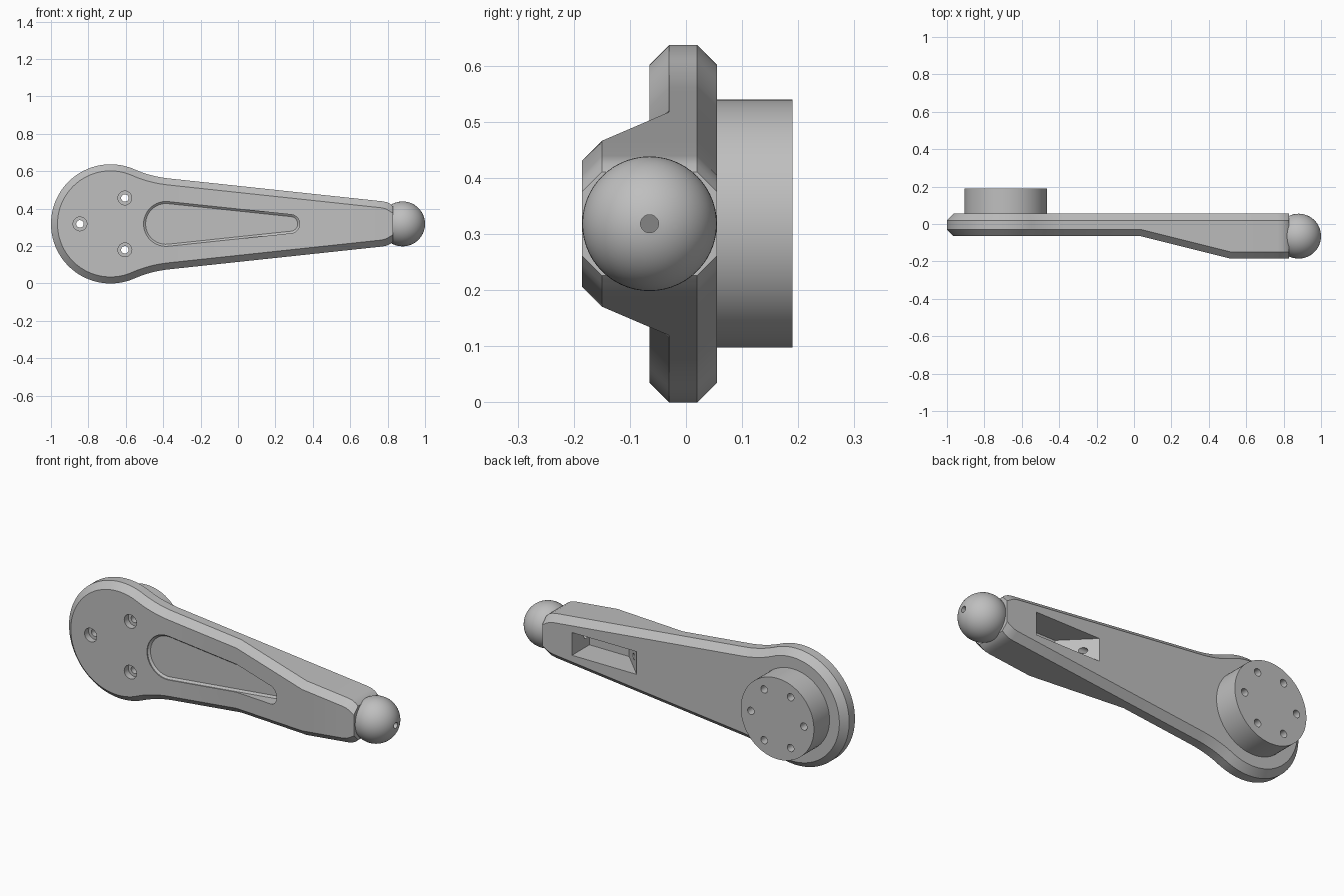
import bpy, bmesh
from math import cos, sin, pi, radians, hypot, acos
from mathutils import Vector

if "Cube" in bpy.data.objects:
    bpy.data.objects.remove(bpy.data.objects["Cube"], do_unlink=True)

grey = bpy.data.materials.new("plain grey")
grey.use_nodes = True
COLOUR = (0.52, 0.52, 0.52, 1)
grey.diffuse_color = COLOUR
grey.node_tree.nodes["Principled BSDF"].inputs["Base Color"].default_value = COLOUR

MID = 0.3185      # height of the long axis
HUB_X = -0.6815   # centre of the round head
HEAD_R = 0.3185
BACK = 0.055
CHAMFER = 0.035
BALL = Vector((0.88, -0.065, MID))


def finish(name, bm):
    bmesh.ops.recalc_face_normals(bm, faces=bm.faces[:])
    mesh = bpy.data.meshes.new(name)
    bm.to_mesh(mesh)
    bm.free()
    mesh.materials.append(grey)
    obj = bpy.data.objects.new(name, mesh)
    bpy.context.collection.objects.link(obj)
    return obj


def skin(bm, rings):
    """Join consecutive closed rings of points with quads."""
    loops = [[bm.verts.new(p) for p in ring] for ring in rings]
    for a, b in zip(loops, loops[1:]):
        for i in range(len(a)):
            j = (i + 1) % len(a)
            bm.faces.new((a[i], a[j], b[j], b[i]))
    return loops


def loft(name, rings):
    bm = bmesh.new()
    loops = skin(bm, rings)
    bm.faces.new(loops[0])
    bm.faces.new(loops[-1])
    return finish(name, bm)


def rod(name, start, end, radius, sides=32):
    """Capped cylinder between two points."""
    start, end = Vector(start), Vector(end)
    turn = (end - start).to_track_quat('Z', 'Y')
    ring = [turn @ Vector((radius * cos(2 * pi * i / sides),
                           radius * sin(2 * pi * i / sides), 0)) for i in range(sides)]
    return loft(name, [[c + p for p in ring] for c in (start, end)])


def cut(obj, cutters):
    for c in cutters:
        c.hide_render = True
        mod = obj.modifiers.new("cut", 'BOOLEAN')
        mod.operation, mod.solver, mod.object = 'DIFFERENCE', 'EXACT', c
    graph = bpy.context.evaluated_depsgraph_get()
    mesh = bpy.data.meshes.new_from_object(obj.evaluated_get(graph))
    obj.modifiers.clear()
    obj.data = mesh


# Upper half of the arm outline as (x, height above the axis)
def arm_outline():
    stop = radians(65.7)
    pts = [(HUB_X + HEAD_R * cos(a), HEAD_R * sin(a))
           for a in (pi + (stop - pi) * i / 36 for i in range(37))]
    p0, p1, p2 = pts[-1], (-0.468, 0.254), (-0.37, 0.243)
    for i in range(1, 11):
        t = i / 10
        pts.append(tuple((1 - t) ** 2 * a + 2 * t * (1 - t) * b + t * t * c
                         for a, b, c in zip(p0, p1, p2)))
    for x in (0.04, 0.52, 0.77):
        pts.append((x, 0.243 - 0.107 * (x + 0.37)))
    return pts + [(0.795, 0.116), (0.815, 0.106), (0.83, 0.092)]


def inset(pts, d):
    """Move the half outline inward, keeping the flat end in place."""
    out = []
    for i, (x, h) in enumerate(pts):
        a, b = pts[max(i - 1, 0)], pts[min(i + 1, len(pts) - 1)]
        tx, th = b[0] - a[0], b[1] - a[1]
        n = hypot(tx, th)
        out.append((x + d * th / n, h - d * tx / n))
    out[0] = (pts[0][0] + d, 0)
    out[-1] = (pts[-1][0], pts[-1][1] - d)
    out[-2] = (0.805, out[-1][1] + 0.015)
    out[-3] = (0.788, out[-1][1] + 0.024)
    return out


def front_y(x):
    t = min(max((x - 0.04) / 0.48, 0), 1)
    return -0.065 - 0.12 * t


# Arm body: chamfered plate whose front steps forward along a ramp
outer = arm_outline()
inner = inset(outer, CHAMFER)
fronts = [front_y(x) for x, h in outer]


def arm_ring(half, ys):
    up = [(x, y, MID + h) for (x, h), y in zip(half, ys)]
    down = [(x, y, MID - h) for (x, h), y in zip(half, ys)]
    return up + down[:0:-1]


count = len(outer)
bm = bmesh.new()
loops = skin(bm, [arm_ring(inner, [BACK] * count),
                  arm_ring(outer, [BACK - CHAMFER] * count),
                  arm_ring(outer, [y + CHAMFER for y in fronts]),
                  arm_ring(inner, fronts)])
for ring in (loops[0], loops[-1]):
    for i in range(count - 1):
        quad = [ring[i], ring[i + 1], ring[-i - 1]]
        if i:
            quad.append(ring[-i])
        bm.faces.new(quad)
# the flat end was skinned as three stacked strips
arm = finish("arm", bm)

# Hub and ball
hub = rod("hub", (-0.685, BACK - 0.002, MID), (-0.685, 0.19, MID), 0.221, 72)
bm = bmesh.new()
bmesh.ops.create_uvsphere(bm, u_segments=56, v_segments=28, radius=0.12)
bmesh.ops.rotate(bm, verts=bm.verts[:], cent=(0, 0, 0),
                 matrix=Vector((1, 0, 0)).to_track_quat('Z', 'Y').to_matrix())
bmesh.ops.translate(bm, verts=bm.verts[:], vec=BALL)
ball = finish("ball", bm)


# Teardrop recess in the front: two arcs joined by tangent lines
def teardrop(y, shrink):
    x0, r0, x1, r1 = -0.385, 0.12, 0.28, 0.05
    lean = acos((r0 - r1) / (x1 - x0))
    ring = []
    for x, r, a, b in ((x1, r1, -lean, lean), (x0, r0, lean, 2 * pi - lean)):
        for i in range(25):
            t = a + (b - a) * i / 24
            ring.append((x + (r - shrink) * cos(t), y, MID + (r - shrink) * sin(t)))
    return ring


recess = loft("recess_cutter", [teardrop(-0.3, 0), teardrop(-0.059, 0), teardrop(-0.05, 0.011)])

# Back pocket with one sloping end
pocket_plan = [(0.24, 0.075), (0.65, 0.075), (0.65, -0.095), (0.41, -0.095)]
pocket = loft("pocket_cutter", [[(x, y, MID + h) for x, y in pocket_plan] for h in (-0.062, 0.062)])

# Bores along the axis
bore = rod("bore_cutter", (0.6, BALL.y, MID), (1.1, BALL.y, MID), 0.016)
cord_hole = rod("cord_cutter", (0.2, 0, MID), (0.36, 0, MID), 0.016)

# Bolt circle: every other hole goes right through with a counterbore
through, hub_holes, counterbores = [], [], []
for i in range(6):
    a = pi / 3 * i
    x, z = -0.685 + 0.16 * cos(a), MID + 0.16 * sin(a)
    if i % 2:
        through.append(rod("bolt_cutter", (x, -0.3, z), (x, 0.3, z), 0.02))
        counterbores.append(rod("counterbore_cutter", (x, -0.3, z), (x, -0.03, z), 0.037))
    else:
        hub_holes.append(rod("bolt_cutter", (x, 0.1, z), (x, 0.3, z), 0.02))

cut(arm, [recess, pocket, bore, cord_hole] + through + counterbores)
cut(hub, through + hub_holes)
cut(ball, [bore])
for c in [recess, pocket, bore, cord_hole] + through + hub_holes + counterbores:
    bpy.data.objects.remove(c, do_unlink=True)

# Smooth the round surfaces, keep the edges crisp
bpy.ops.object.select_all(action='DESELECT')
for obj in (arm, hub, ball):
    obj.select_set(True)
bpy.context.view_layer.objects.active = arm
bpy.ops.object.shade_smooth_by_angle(angle=radians(25))
